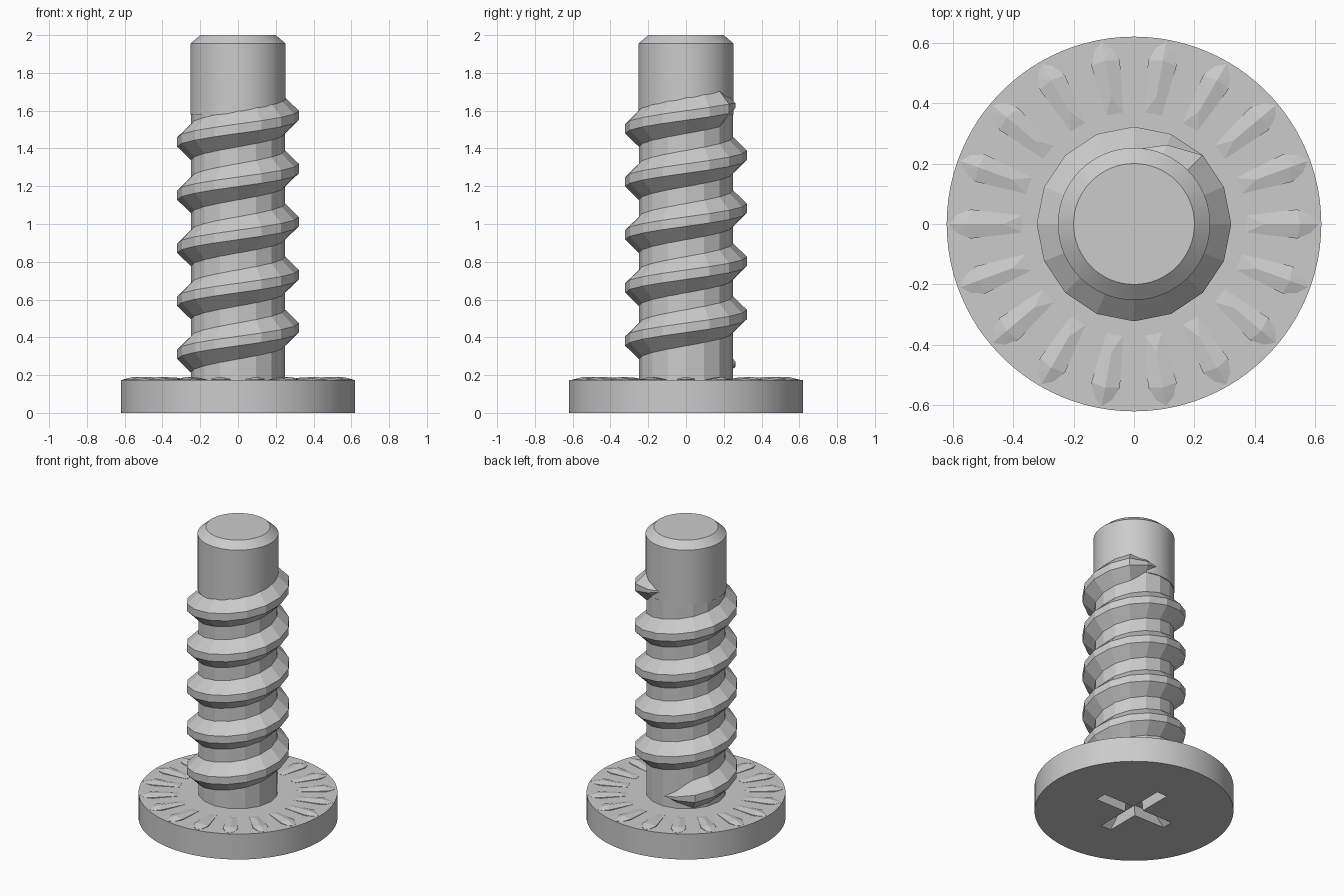
import bpy, bmesh, math

if "Cube" in bpy.data.objects:
    bpy.data.objects.remove(bpy.data.objects["Cube"])

steel = bpy.data.materials.new("steel grey")
steel.diffuse_color = (0.6, 0.6, 0.6, 1)
steel.use_nodes = True
steel.node_tree.nodes["Principled BSDF"].inputs["Base Color"].default_value = steel.diffuse_color


def make(name, bm, smooth=False):
    bmesh.ops.recalc_face_normals(bm, faces=bm.faces)
    me = bpy.data.meshes.new(name)
    bm.to_mesh(me)
    bm.free()
    me.materials.append(steel)
    ob = bpy.data.objects.new(name, me)
    bpy.context.collection.objects.link(ob)
    if smooth:
        bpy.ops.object.select_all(action='DESELECT')
        ob.select_set(True)
        bpy.context.view_layer.objects.active = ob
        bpy.ops.object.shade_smooth_by_angle(angle=math.radians(30))
    return ob


def polar(r, a, z):
    return (r * math.cos(a), r * math.sin(a), z)


def loft(name, rings, smooth=False):
    """Closed rings of equal length joined by quads and capped at both ends."""
    bm = bmesh.new()
    vs = [[bm.verts.new(p) for p in ring] for ring in rings]
    n = len(vs[0])
    for a, b in zip(vs, vs[1:]):
        for i in range(n):
            j = (i + 1) % n
            bm.faces.new((a[i], a[j], b[j], b[i]))
    bm.faces.new(vs[0][::-1])
    bm.faces.new(vs[-1])
    return make(name, bm, smooth)


def turned(name, profile, sides, smooth=False):
    return loft(name, [[polar(r, 2 * math.pi * i / sides, z) for i in range(sides)]
                       for r, z in profile], smooth)


HEAD_TOP = 0.175

# Round head with a tapered cross recess cut into its underside
head = turned("head", [(0.62, 0), (0.62, HEAD_TOP)], 96)


def cross(length, w, z):
    pts = []
    for k in range(4):
        c, s = math.cos(k * math.pi / 2), math.sin(k * math.pi / 2)
        for x, y in ((length, -w), (length, w), (w, w)):
            pts.append((c * x - s * y, s * x + c * y, z))
    return pts


cutter = loft("recess_cutter", [cross(0.283, 0.04, -0.01), cross(0.20, 0.035, 0.07)])
mod = head.modifiers.new("recess", 'BOOLEAN')
mod.object = cutter
mod.operation = 'DIFFERENCE'
mod.solver = 'EXACT'
bpy.context.view_layer.objects.active = head
head.select_set(True)
bpy.ops.object.modifier_apply(modifier=mod.name)
bpy.data.objects.remove(cutter)
bpy.ops.object.select_all(action='DESELECT')
head.select_set(True)
bpy.ops.object.shade_smooth_by_angle(angle=math.radians(30))

# Ring of low leaf-shaped grip ridges on the head
bm = bmesh.new()
outline = [(0.37, -0.028), (0.54, -0.048), (0.585, -0.03), (0.612, 0),
           (0.585, 0.03), (0.54, 0.048), (0.37, 0.028)]
for k in range(18):
    a = 2 * math.pi * k / 18
    c, s = math.cos(a), math.sin(a)

    def put(x, y, z):
        return bm.verts.new((c * x - s * y, s * x + c * y, z))

    base = [put(x, y, HEAD_TOP - 0.005) for x, y in outline]
    rim = [put(x, y, HEAD_TOP + (0.006 if abs(y) > 0.04 else 0.001)) for x, y in outline]
    inner, outer = put(0.43, 0, 0.187), put(0.55, 0, 0.191)
    for i in range(7):
        j = (i + 1) % 7
        bm.faces.new((base[i], base[j], rim[j], rim[i]))
    bm.faces.new((rim[0], rim[1], outer, inner))
    bm.faces.new((rim[5], rim[6], inner, outer))
    bm.faces.new((rim[6], rim[0], inner))
    for i in range(1, 5):
        bm.faces.new((rim[i], rim[i + 1], outer))
make("grip_ridges", bm)

# Faceted core and smooth chamfered tip
turned("shaft_core", [(0.25, 0.17), (0.25, 1.75)], 16)
turned("shaft_tip", [(0.252, 1.58), (0.252, 1.955), (0.2, 2.0)], 64, True)

# Five-turn helical thread, tapered to a point at both ends
SEG, TURNS, PITCH = 16, 5, 0.281
rings = []
for i in range(SEG * TURNS + 1):
    a = math.pi / 2 + 2 * math.pi * i / SEG
    z = 0.24 + PITCH * i / SEG
    t = max(0.02, min(1, i / 2, (SEG * TURNS - i) / 2))
    root, crest = 0.11 * t, 0.025 * t
    r = 0.245 + 0.077 * t
    rings.append([polar(0.235, a, z - root), polar(r, a, z - crest),
                  polar(r, a, z + crest), polar(0.235, a, z + root)])
loft("thread", rings)
